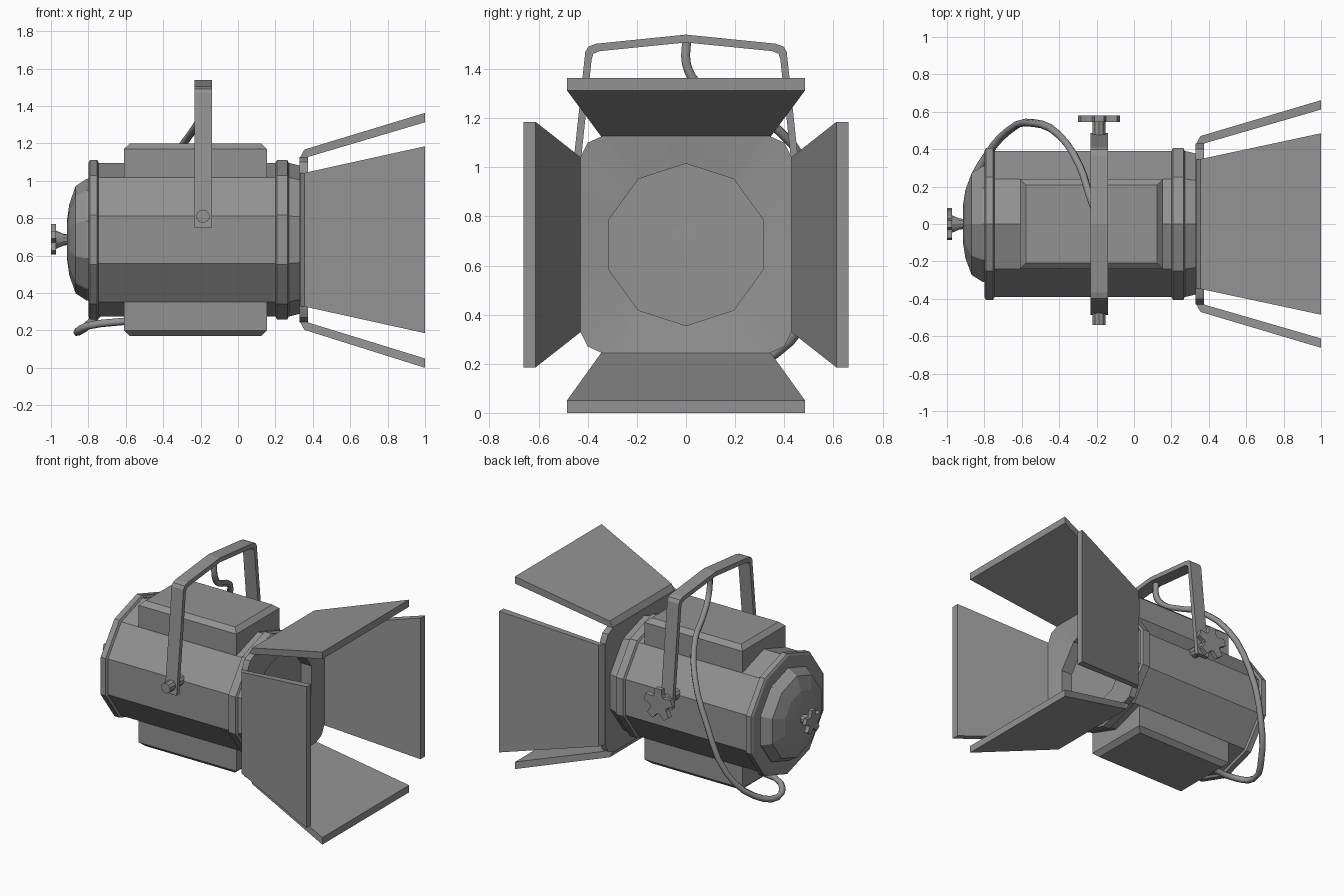
import bpy, bmesh
from math import sin, cos, pi, atan2, radians

if "Cube" in bpy.data.objects:
    bpy.data.objects.remove(bpy.data.objects["Cube"])

CZ = 0.685      # height of the lamp axis
PX, PZ = -0.187, 0.81   # yoke pivot

paint = bpy.data.materials.new("dark_grey_paint")
paint.diffuse_color = (0.29, 0.29, 0.29, 1)
paint.use_nodes = True
paint.node_tree.nodes["Principled BSDF"].inputs["Base Color"].default_value = paint.diffuse_color


def loft(name, rings, closed=False, smooth=0):
    """Skin a list of equal-length point rings; cap the ends or close the tube."""
    bm = bmesh.new()
    vs = [[bm.verts.new(p) for p in r] for r in rings]
    n = len(vs[0])
    pairs = list(zip(vs, vs[1:])) + ([(vs[-1], vs[0])] if closed else [])
    for a, b in pairs:
        for i in range(n):
            j = (i + 1) % n
            bm.faces.new((a[i], a[j], b[j], b[i]))
    if not closed:
        bm.faces.new(vs[0])
        bm.faces.new(vs[-1])
    bmesh.ops.recalc_face_normals(bm, faces=bm.faces)
    me = bpy.data.meshes.new(name)
    bm.to_mesh(me)
    bm.free()
    if smooth:
        me.shade_smooth()
        me.set_sharp_from_angle(angle=radians(smooth))
    me.materials.append(paint)
    ob = bpy.data.objects.new(name, me)
    bpy.context.collection.objects.link(ob)
    return ob


def polygon(r, n=10):
    return [(r * sin(2 * pi * k / n), r * cos(2 * pi * k / n)) for k in range(n)]


def star(r):
    return [(q * sin(radians(72 * k + a)), q * cos(radians(72 * k + a)))
            for k in range(5)
            for a, q in ((-24, r * 0.66), (-13, r), (13, r), (24, r * 0.66), (36, r * 0.56))]


def along_x(pts, x):
    return [(x, u, CZ + v) for u, v in pts]


def along_y(pts, y):
    return [(PX + u, y, PZ + v) for u, v in pts]


def turned(name, profile, smooth=0):
    return loft(name, [along_x(polygon(r), x) for x, r in profile], smooth=smooth)


def cast(poly, a):
    """Point where a ray at angle a leaves a convex outline."""
    c, s = cos(a), sin(a)
    best = 0
    for (x1, y1), (x2, y2) in zip(poly, poly[1:] + poly[:1]):
        dx, dy = x2 - x1, y2 - y1
        d = c * dy - s * dx
        if abs(d) > 1e-9:
            t = (x1 * dy - y1 * dx) / d
            k = (x1 * s - y1 * c) / d
            if t > 0 and -1e-6 <= k <= 1 + 1e-6:
                best = max(best, t)
    return (best * c, best * s)


# Ten-sided housing with recessed front opening
turned("housing", [(-0.77, 0.41), (0.275, 0.41), (0.335, 0.395), (0.335, 0.33), (0.25, 0.33)])
turned("lens", [(0.245, 0.33), (0.26, 0.25), (0.27, 0.15), (0.273, 0.05)], smooth=30)
turned("rear_dome", [(-0.78, 0.33), (-0.81, 0.325), (-0.868, 0.287), (-0.902, 0.19), (-0.915, 0.1)])
for name, x0, x1 in (("rear_ring", -0.80, -0.745), ("front_ring", 0.20, 0.272)):
    turned(name, [(x0, 0.41), (x0 + 0.008, 0.426), (x1 - 0.008, 0.426), (x1, 0.41)])

# Rear focus knob
turned("rear_knob_stem", [(-0.91, 0.028), (-0.935, 0.032), (-0.975, 0.05)])
loft("rear_knob", [along_x(star(0.086), x) for x in (-0.972, -1.0)])

# Chamfered boxes above and below the housing
for name, s in (("top_box", 1), ("bottom_box", -1)):
    rings = []
    for h, i in ((0.25, 0), (0.485, 0), (0.515, 0.032)):
        rings.append([(x, y, CZ + s * h)
                      for x, y in ((-0.61 + i, -0.24 + i), (0.155 - i, -0.24 + i),
                                   (0.155 - i, 0.24 - i), (-0.61 + i, 0.24 - i))])
    loft(name, rings)

# Square front frame around the round opening
quarter = [(0.43, 0.355), (0.40, 0.415), (0.34, 0.442)]
square = (quarter + [(-u, v) for u, v in reversed(quarter)]
          + [(-u, -v) for u, v in quarter] + [(u, -v) for u, v in reversed(quarter)])
angles = sorted({round(atan2(v, u), 4) for u, v in square + polygon(0.33)})
outer = [cast(square, a) for a in angles]
inner = [cast(polygon(0.33), a) for a in angles]
loft("barn_door_frame", [along_x(outer, 0.33), along_x(outer, 0.375),
                         along_x(inner, 0.355), along_x(inner, 0.33)], closed=True, smooth=30)


def door(name, near, far, side, s):
    """Flared barn door with its hinge edge folded onto the frame."""
    rings = []
    for inside, outside, w in (((0.37, near - 0.004), (0.331, near - 0.004), 0.345),
                               ((0.376, near + 0.001), (0.355, near + 0.04), 0.347),
                               ((1.0, far), (1.0, far + 0.05), 0.485)):
        ring = []
        for (x, d), q in ((inside, -w), (inside, w), (outside, w), (outside, -w)):
            ring.append((x, s * d, CZ + q * 1.03) if side else (x, q, CZ + s * d))
        rings.append(ring)
    loft(name, rings)


# Four barn doors
door("top_door", 0.442, 0.628, False, 1)
door("bottom_door", 0.442, 0.635, False, -1)
door("left_door", 0.43, 0.612, True, 1)
door("right_door", 0.43, 0.612, True, -1)

# Bent strap yoke
out = [(0.487, 0.75), (0.41, 1.47), (0.397, 1.492), (0.365, 1.503)]
inn = [(0.35, 1.473), (0.377, 1.462), (0.384, 1.44), (0.457, 0.75)]
strap = (out + [(0, 1.54)] + [(-y, z) for y, z in reversed(out)]
         + [(-y, z) for y, z in reversed(inn)] + [(0, 1.508)] + inn)
loft("yoke", [[(x, y, z) for y, z in strap] for x in (-0.232, -0.14)])

# Pivot bolts and tightening knob
loft("right_bolt", [along_y(polygon(0.036), y) for y in (-0.37, -0.54)])
loft("left_bolt", [along_y(polygon(0.036), y) for y in (0.37, 0.55)])
loft("yoke_knob", [along_y(star(0.113), y) for y in (0.546, 0.58)])

# Power cable from yoke to lower box
path = [(-0.187, 0.003, 1.52), (-0.187, 0.002, 1.42), (-0.20, 0.045, 1.34), (-0.24, 0.16, 1.27),
        (-0.29, 0.31, 1.20), (-0.40, 0.475, 1.03), (-0.54, 0.54, 0.75), (-0.67, 0.50, 0.42),
        (-0.79, 0.36, 0.24), (-0.86, 0.20, 0.19), (-0.80, 0.08, 0.225), (-0.59, 0.05, 0.25)]
cu = bpy.data.curves.new("cable", 'CURVE')
cu.dimensions = '3D'
cu.bevel_depth = 0.021
cu.bevel_resolution = 1
cu.resolution_u = 3
cu.use_fill_caps = True
cu.materials.append(paint)
sp = cu.splines.new('BEZIER')
sp.bezier_points.add(len(path) - 1)
for bp, p in zip(sp.bezier_points, path):
    bp.co = p
    bp.handle_left_type = bp.handle_right_type = 'AUTO'
bpy.context.collection.objects.link(bpy.data.objects.new("cable", cu))
